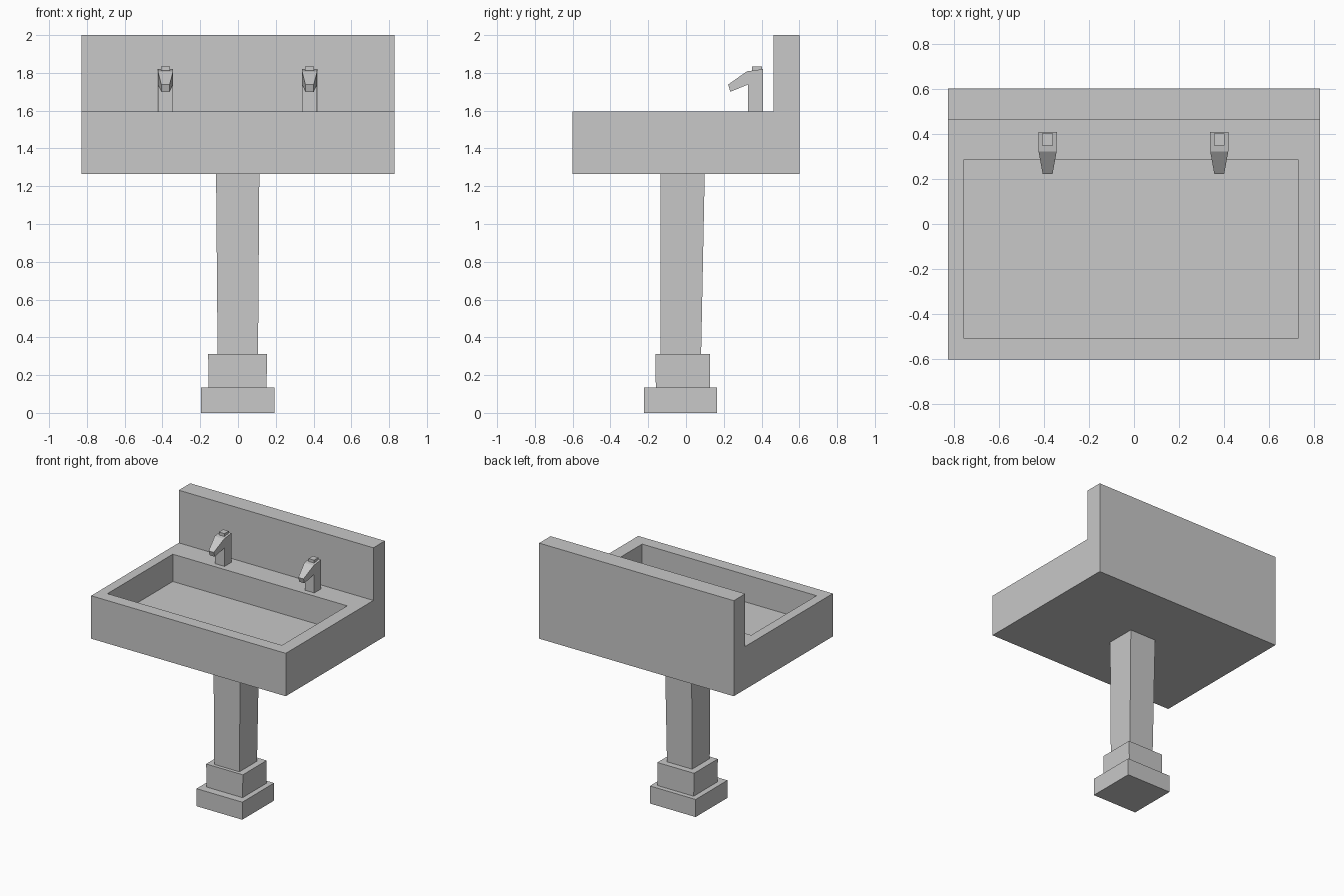
import bpy, bmesh
from mathutils import Vector

if "Cube" in bpy.data.objects:
    bpy.data.objects.remove(bpy.data.objects["Cube"])

grey = bpy.data.materials.new("plain grey")
grey.diffuse_color = (0.58, 0.58, 0.58, 1)
grey.use_nodes = True
grey.node_tree.nodes["Principled BSDF"].inputs["Base Color"].default_value = grey.diffuse_color


def finish(name, bm):
    bmesh.ops.recalc_face_normals(bm, faces=bm.faces)
    me = bpy.data.meshes.new(name)
    bm.to_mesh(me)
    bm.free()
    me.materials.append(grey)
    ob = bpy.data.objects.new(name, me)
    bpy.context.collection.objects.link(ob)
    return ob


def rect(x0, x1, y0, y1, z):
    return [(x0, y0, z), (x1, y0, z), (x1, y1, z), (x0, y1, z)]


def loft(bm, rings):
    """Join four-point rings into a closed solid."""
    vs = [[bm.verts.new(p) for p in r] for r in rings]
    for a, b in zip(vs, vs[1:]):
        for i in range(4):
            j = (i + 1) % 4
            bm.faces.new((a[i], a[j], b[j], b[i]))
    bm.faces.new(vs[0][::-1])
    bm.faces.new(vs[-1])


def block(name, low, high):
    bm = bmesh.new()
    loft(bm, [rect(*low), rect(*high)])
    return finish(name, bm)


# Pedestal: two plinth steps and a slightly flared column
block("pedestal_base", (-0.197, 0.192, -0.222, 0.164, 0), (-0.197, 0.192, -0.222, 0.164, 0.135))
block("pedestal_step", (-0.155, 0.151, -0.16, 0.128, 0.135), (-0.158, 0.154, -0.161, 0.128, 0.312))
block("pedestal_column", (-0.108, 0.106, -0.134, 0.08, 0.312), (-0.116, 0.113, -0.134, 0.099, 1.265))

# Basin and splashback: L profile swept along x, bowl sunk into the ledge
bm = bmesh.new()
profile = [(-0.602, 1.265), (0.602, 1.265), (0.602, 2.0), (0.463, 2.0), (0.463, 1.595), (-0.602, 1.595)]
ends = [[bm.verts.new((x, y, z)) for y, z in profile] for x in (-0.828, 0.828)]
bm.faces.new(ends[0])
bm.faces.new(ends[1][::-1])
for i in range(6):
    j = (i + 1) % 6
    f = bm.faces.new((ends[0][i], ends[0][j], ends[1][j], ends[1][i]))
    if i == 4:
        ledge = f
bmesh.ops.recalc_face_normals(bm, faces=bm.faces)
bmesh.ops.inset_individual(bm, faces=[ledge], thickness=0.05)
for v in ledge.verts:
    v.co.x = -0.755 if v.co.x < 0 else 0.729
    v.co.y = -0.508 if v.co.y < 0 else 0.286
floor = bmesh.ops.extrude_discrete_faces(bm, faces=[ledge])["faces"][0]
for v in floor.verts:
    v.co.z = 1.385
finish("basin", bm)

# Taps: tapered spout head, stem and push button
for side, cx in (("left", -0.384), ("right", 0.379)):
    bm = bmesh.new()
    sections = [  # bottom y, bottom z, top y, top z, half width
        (0.408, 1.738, 0.408, 1.820, 0.041),
        (0.328, 1.738, 0.322, 1.808, 0.040),
        (0.235, 1.700, 0.223, 1.738, 0.022),
    ]
    loft(bm, [[(cx - w, yb, zb), (cx + w, yb, zb), (cx + w, yt, zt), (cx - w, yt, zt)]
              for yb, zb, yt, zt, w in sections])
    # Pull the underside of the rear section down to the ledge
    under = min((f for f in bm.faces if f.calc_center_median().y > 0.34),
                key=lambda f: f.calc_center_median().z)
    foot = bmesh.ops.extrude_discrete_faces(bm, faces=[under])["faces"][0]
    for v in foot.verts:
        v.co.z = 1.595
    finish(side + "_tap", bm)
    button = (cx - 0.024, cx + 0.024, 0.35, 0.402)
    block(side + "_tap_button", button + (1.808,), button + (1.834,))
